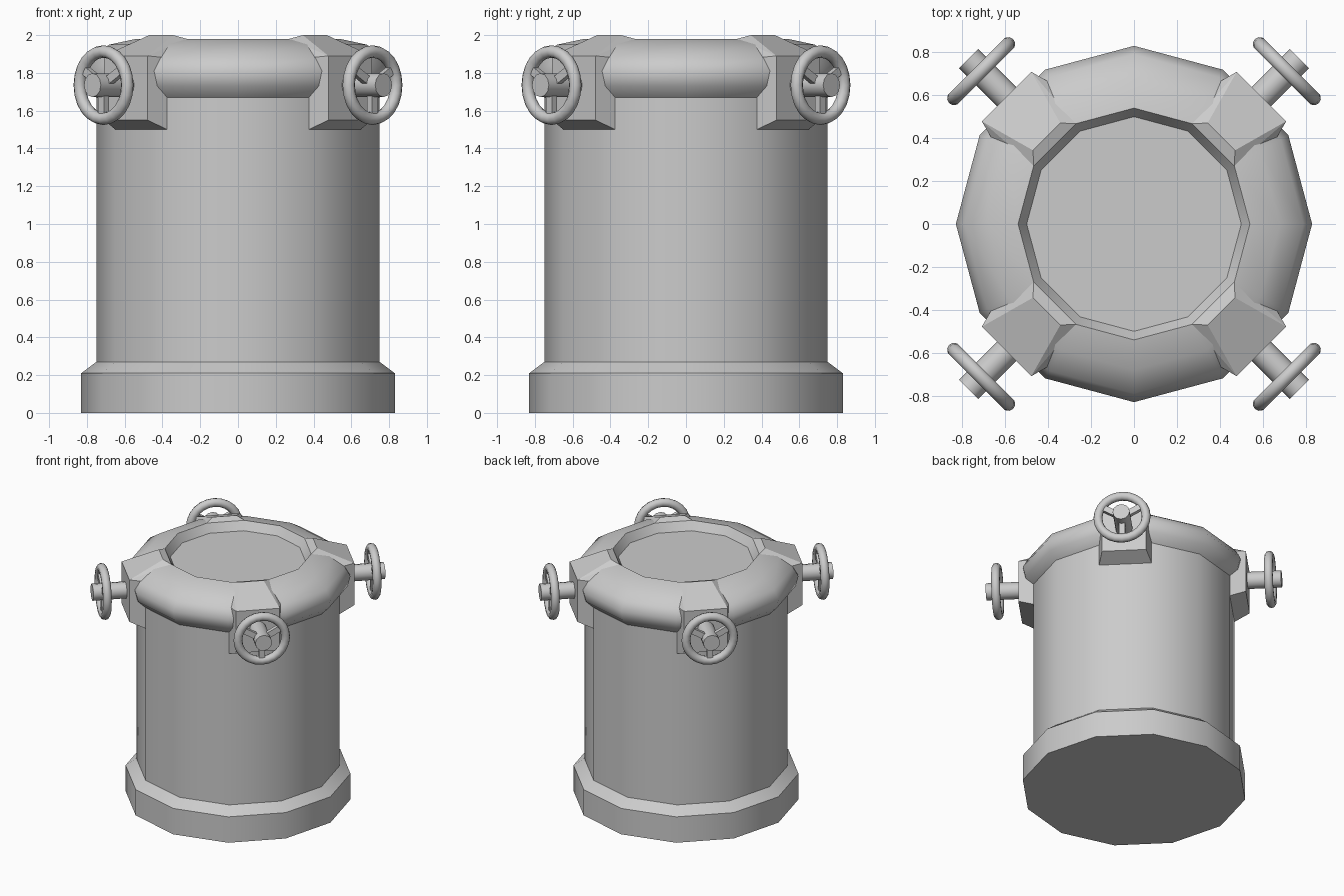
import bpy, bmesh, math
from mathutils import Matrix, Vector

cube = bpy.data.objects.get("Cube")
if cube:
    bpy.data.objects.remove(cube, do_unlink=True)

SIDES = 12
GREY = (0.6, 0.6, 0.6, 1)
metal = bpy.data.materials.new("light_grey_metal")
metal.use_nodes = True
metal.diffuse_color = GREY
shader = next(n for n in metal.node_tree.nodes if n.type == "BSDF_PRINCIPLED")
shader.inputs["Base Color"].default_value = GREY


def finish(name, bm, angle=None):
    bmesh.ops.recalc_face_normals(bm, faces=bm.faces)
    mesh = bpy.data.meshes.new(name)
    bm.to_mesh(mesh)
    bm.free()
    mesh.materials.append(metal)
    obj = bpy.data.objects.new(name, mesh)
    bpy.context.collection.objects.link(obj)
    if angle:
        bpy.ops.object.select_all(action="DESELECT")
        obj.select_set(True)
        bpy.context.view_layer.objects.active = obj
        bpy.ops.object.shade_smooth_by_angle(angle=math.radians(angle))
    return obj


def lathe(name, profile, angle):
    """Turn a (radius, height) profile into a capped twelve-sided shell."""
    bm = bmesh.new()
    rings = [[bm.verts.new((r * math.cos(a), r * math.sin(a), z))
              for a in (math.tau * i / SIDES for i in range(SIDES))]
             for r, z in profile]
    for low, high in zip(rings, rings[1:]):
        for i in range(SIDES):
            j = (i + 1) % SIDES
            bm.faces.new((low[i], low[j], high[j], high[i]))
    bm.faces.new(rings[0])
    bm.faces.new(rings[-1])
    return finish(name, bm, angle)


# Barrel with flared foot
lathe("barrel", [(0.83, 0), (0.83, 0.21), (0.75, 0.27), (0.75, 1.7)], 40)

# Rounded collar with the recessed lid
lathe("collar_and_lid", [(0.75, 1.67), (0.81, 1.73), (0.83, 1.81), (0.79, 1.88),
                         (0.68, 1.95), (0.54, 1.98), (0.50, 1.914)], 44)


def clamp(name, turn):
    """Tapered block on one diagonal facet, as (radial, half width, height)."""
    bm = bmesh.new()
    corners = [(0.724, 0.194, 1.5), (0.724, 0.194, 1.88), (0.522, 0.14, 1.98),
               (0.522, 0.14, 1.92), (0.84, 0.163, 1.55), (0.84, 0.163, 1.89),
               (0.575, 0.09, 2.0)]
    for r, w, z in corners:
        for side in (-1, 1):
            bm.verts.new((r, w * side, z))
    hull = bmesh.ops.convex_hull(bm, input=bm.verts)
    spare = [v for v in hull["geom_interior"] if isinstance(v, bmesh.types.BMVert)]
    bmesh.ops.delete(bm, geom=spare, context="VERTS")
    bmesh.ops.transform(bm, matrix=turn, verts=bm.verts)
    finish(name, bm)


def handwheel(name, turn):
    """Ring, hub shaft and three spokes, facing along local z."""
    bm = bmesh.new()
    steps, tube, major, minor = 24, 10, 0.178, 0.033
    grid = [[bm.verts.new(((major + minor * math.cos(b)) * math.cos(a),
                           (major + minor * math.cos(b)) * math.sin(a),
                           minor * math.sin(b)))
             for b in (math.tau * j / tube for j in range(tube))]
            for a in (math.tau * i / steps for i in range(steps))]
    for i in range(steps):
        for j in range(tube):
            n, k = (i + 1) % steps, (j + 1) % tube
            bm.faces.new((grid[i][j], grid[n][j], grid[n][k], grid[i][k]))
    bmesh.ops.create_cone(bm, cap_ends=True, segments=12, radius1=0.063,
                          radius2=0.063, depth=0.32,
                          matrix=Matrix.Translation((0, 0, -0.077)))
    for i in range(3):
        spin = Matrix.Rotation(math.tau * i / 3, 4, "Z")
        size = Matrix.Diagonal((0.14, 0.045, 0.035, 1))
        bmesh.ops.create_cube(bm, size=1, matrix=spin @ Matrix.Translation((0.11, 0, 0)) @ size)
    # Local z points outward and the first spoke hangs straight down
    place = turn @ Matrix.Translation((1.007, 0, 1.735)) @ Matrix.Rotation(math.pi / 2, 4, "Y")
    bmesh.ops.transform(bm, matrix=place, verts=bm.verts)
    finish(name, bm, 40)


# Four diagonal clamps, each with a handwheel
for i, corner in enumerate(("back_left", "back_right", "front_right", "front_left")):
    turn = Matrix.Rotation(math.pi / 4 + i * math.pi / 2, 4, "Z")
    clamp(corner + "_clamp", turn)
    handwheel(corner + "_handwheel", turn)
